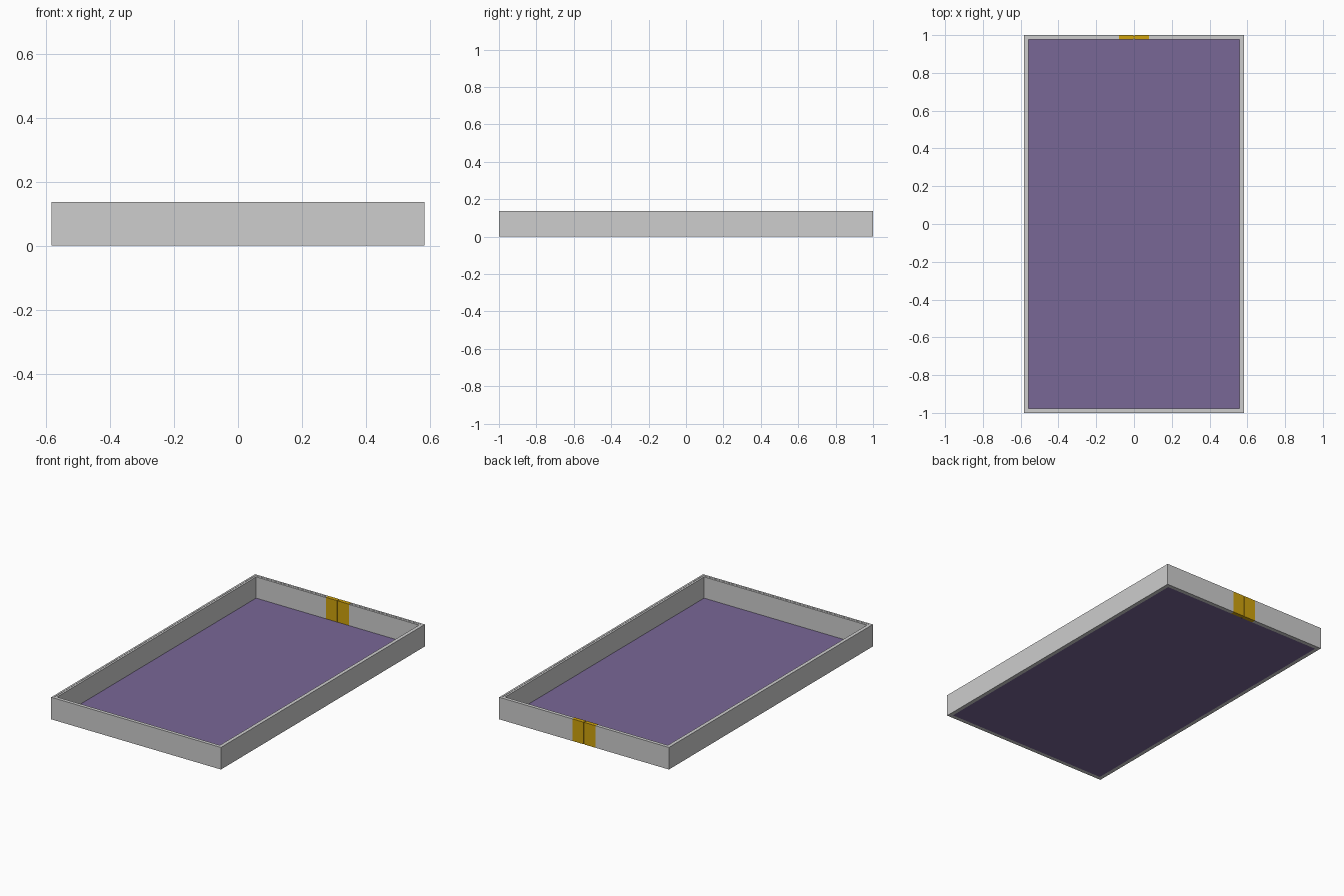
import bpy
import bmesh

if "Cube" in bpy.data.objects:
    bpy.data.objects.remove(bpy.data.objects["Cube"])

HX, HY, H = 0.583, 1.0, 0.137   # half width, half length, height
T = 0.024                       # wall thickness
CLIP = 0.08                     # half width of the clasp
STEP = 0.0015                   # inner rim sits a hair lower


def material(name, rgb):
    m = bpy.data.materials.new(name)
    m.diffuse_color = (*rgb, 1.0)
    m.use_nodes = True
    m.node_tree.nodes["Principled BSDF"].inputs["Base Color"].default_value = m.diffuse_color
    return m


grey = material("light grey", (0.61, 0.61, 0.61))
purple = material("muted purple", (0.19, 0.135, 0.305))
gold = material("gold", (0.62, 0.36, 0.004))


def boxes(name, mat, spans):
    """One object made of axis-aligned boxes given as min/max spans."""
    bm = bmesh.new()
    for x0, x1, y0, y1, z0, z1 in spans:
        verts = bmesh.ops.create_cube(bm, size=1)["verts"]
        for v in verts:
            v.co = (x1 if v.co.x > 0 else x0,
                    y1 if v.co.y > 0 else y0,
                    z1 if v.co.z > 0 else z0)
    me = bpy.data.meshes.new(name)
    bm.to_mesh(me)
    bm.free()
    me.materials.append(mat)
    ob = bpy.data.objects.new(name, me)
    bpy.context.collection.objects.link(ob)
    return ob


def frame(name, outer, inner, top):
    """Rectangular wall ring, open at the back where the clasp sits."""
    ox, oy = HX - outer, HY - outer
    ix, iy = HX - inner, HY - inner
    boxes(name, grey, [
        (-ox, -ix, -oy, oy, 0, top),
        (ix, ox, -oy, oy, 0, top),
        (-ix, ix, -oy, -iy, 0, top),
        (-ix, -CLIP, iy, oy, 0, top),
        (CLIP, ix, iy, oy, 0, top),
    ])


# Tray walls: outer shell and inner liner
frame("outer_wall", 0, T / 2, H)
frame("inner_wall", T / 2, T, H - STEP)

# Floor panel
boxes("floor", purple, [(-HX + T, HX - T, -HY + T, HY - T, 0, 0.004)])

# Clasp: two leaves with a narrow groove between them, over a recessed core
G = 0.003
boxes("clasp_leaves", gold, [(-CLIP, -G, HY - T, HY, 0, H),
                             (G, CLIP, HY - T, HY, 0, H)])
boxes("clasp_core", gold, [(-G, G, HY - T + 0.005, HY - 0.005, 0, H - 0.003)])
